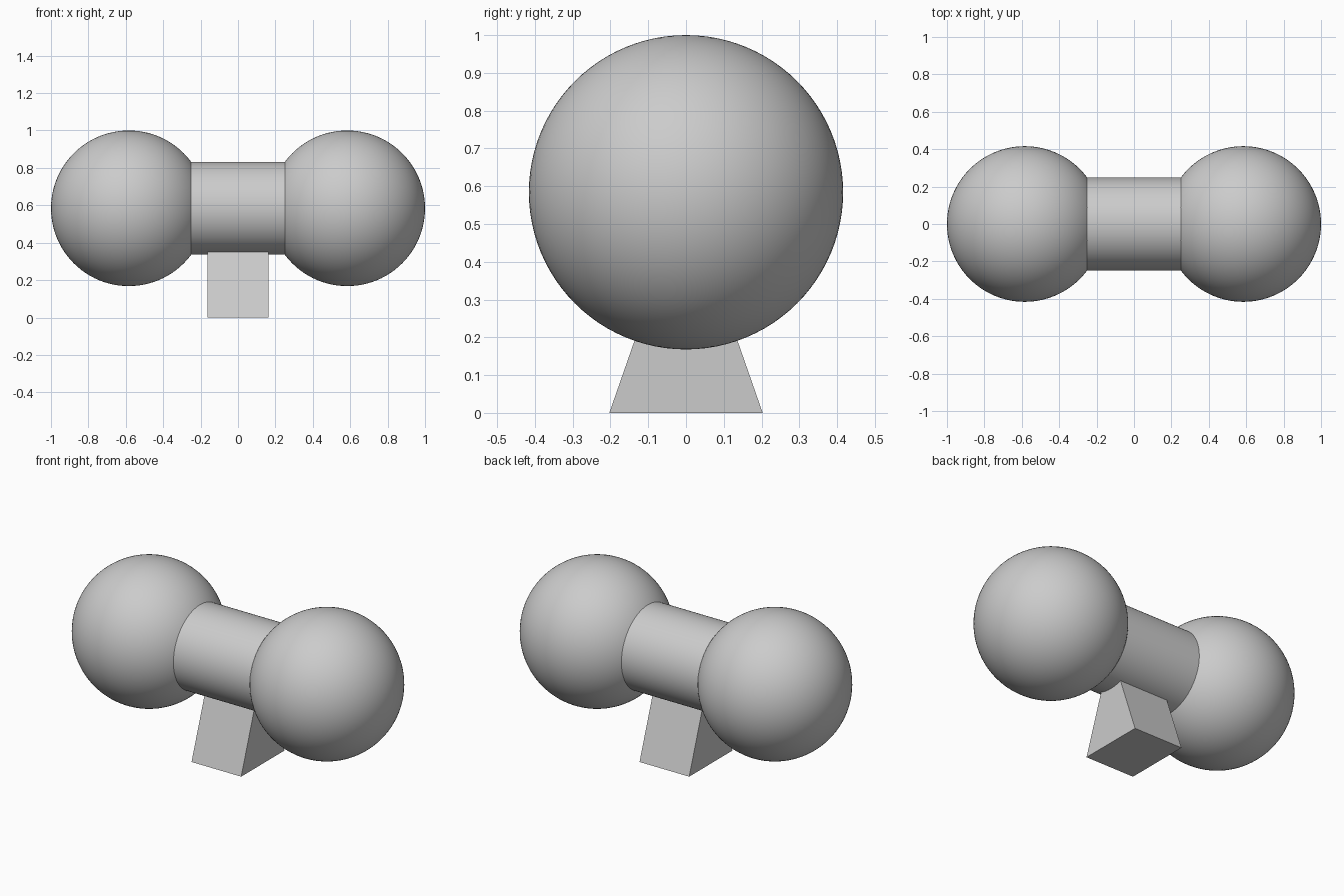
import bpy
import bmesh
from math import radians

if "Cube" in bpy.data.objects:
    bpy.data.objects.remove(bpy.data.objects["Cube"], do_unlink=True)

AXIS_Z = 0.584      # height of the bar's axis
BALL_R = 0.416
BAR_R = 0.248

grey = bpy.data.materials.new("light grey")
grey.use_nodes = True
colour = (0.6, 0.6, 0.6, 1)
grey.diffuse_color = colour
grey.node_tree.nodes["Principled BSDF"].inputs["Base Color"].default_value = colour


def finish(name, smooth=True):
    ob = bpy.context.object
    ob.name = ob.data.name = name
    ob.data.materials.append(grey)
    if smooth:
        bpy.ops.object.shade_smooth_by_angle(angle=radians(30))


# Ball at each end
for name, side in (("left_ball", 1), ("right_ball", -1)):
    bpy.ops.mesh.primitive_uv_sphere_add(
        segments=96, ring_count=48, radius=BALL_R,
        location=(side * (1 - BALL_R), 0, AXIS_Z))
    finish(name)

# Bar joining the balls, its ends buried inside them
bpy.ops.mesh.primitive_cylinder_add(
    vertices=96, radius=BAR_R, depth=0.8,
    location=(0, 0, AXIS_Z), rotation=(0, radians(90), 0))
finish("bar")

# Tapered stand, its top buried inside the bar
HALF_X, FOOT_Y, TOP_Y, TOP_Z = 0.163, 0.203, 0.06, 0.41
bm = bmesh.new()
profile = [(-FOOT_Y, 0), (FOOT_Y, 0), (TOP_Y, TOP_Z), (-TOP_Y, TOP_Z)]
face = bm.faces.new([bm.verts.new((-HALF_X, y, z)) for y, z in profile])
side = bmesh.ops.extrude_face_region(bm, geom=[face])
bmesh.ops.translate(bm, vec=(2 * HALF_X, 0, 0),
                    verts=[v for v in side["geom"] if isinstance(v, bmesh.types.BMVert)])
bmesh.ops.recalc_face_normals(bm, faces=bm.faces)
mesh = bpy.data.meshes.new("stand")
bm.to_mesh(mesh)
bm.free()
stand = bpy.data.objects.new("stand", mesh)
bpy.context.collection.objects.link(stand)
bpy.context.view_layer.objects.active = stand
finish("stand", smooth=False)
